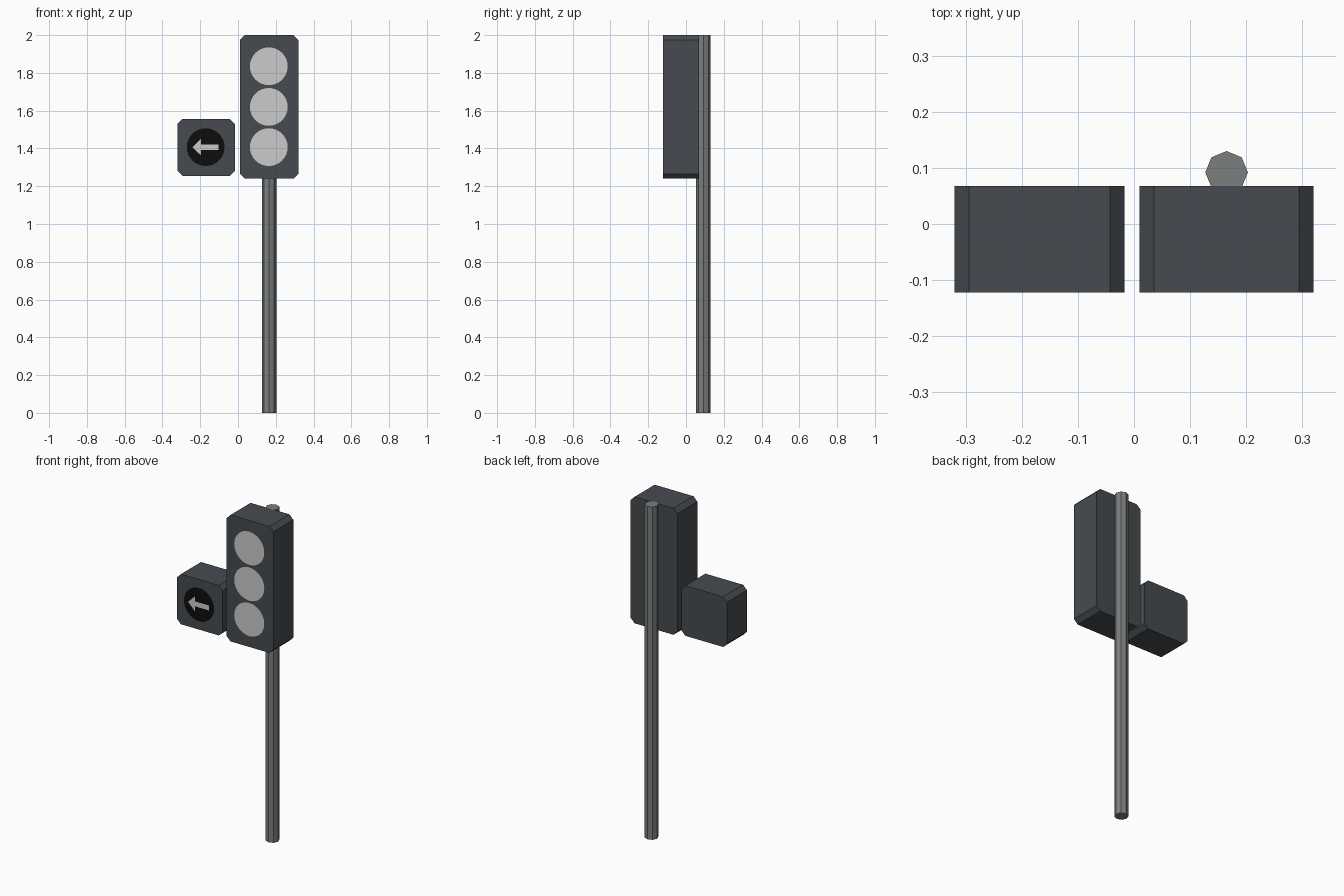
import bpy
from math import cos, sin, tau, pi

if "Cube" in bpy.data.objects:
    bpy.data.objects.remove(bpy.data.objects["Cube"])

FRONT, BACK = -0.122, 0.068


def material(name, r, g, b):
    m = bpy.data.materials.new(name)
    m.diffuse_color = (r, g, b, 1)
    m.use_nodes = True
    m.node_tree.nodes["Principled BSDF"].inputs["Base Color"].default_value = m.diffuse_color
    return m


SLATE = material("slate", 0.062, 0.07, 0.08)
STEEL = material("steel", 0.2, 0.21, 0.21)
BLACK = material("black", 0.004, 0.004, 0.004)


def add(name, verts, faces, mat=None):
    mesh = bpy.data.meshes.new(name)
    mesh.from_pydata(verts, [], faces)
    if mat:
        mesh.materials.append(mat)
    ob = bpy.data.objects.new(name, mesh)
    bpy.context.collection.objects.link(ob)
    return ob


def flat(name, pts, y, mat=None):
    """Counter-clockwise (x, z) outline as one face looking towards -y."""
    return add(name, [(x, y, z) for x, z in pts], [range(len(pts))], mat)


def housing(name, x0, x1, z0, z1, c=0.026):
    """Box with chamfered corners, extruded front to back."""
    pts = [(x0 + c, z0), (x1 - c, z0), (x1, z0 + c), (x1, z1 - c),
           (x1 - c, z1), (x0 + c, z1), (x0, z1 - c), (x0, z0 + c)]
    n = len(pts)
    verts = [(x, y, z) for y in (FRONT, BACK) for x, z in pts]
    faces = [list(range(n)), list(range(2 * n - 1, n - 1, -1))]
    faces += [[i, i + n, (i + 1) % n + n, (i + 1) % n] for i in range(n)]
    return add(name, verts, faces, SLATE)


def lens(name, cx, cz, mat=None, r=0.1, n=32):
    pts = [(cx + r * cos(tau * i / n), cz + r * sin(tau * i / n)) for i in range(n)]
    return flat(name, pts, -0.126, mat)


def arrow(name, cx, cz, angle, y):
    """Arrow pointing along +x, turned by angle about its centre."""
    shape = [(-0.069, -0.015), (0.024, -0.015), (0.024, -0.045), (0.07, 0),
             (0.024, 0.045), (0.024, 0.015), (-0.069, 0.015)]
    c, s = cos(angle), sin(angle)
    return flat(name, [(cx + u * c - v * s, cz + u * s + v * c) for u, v in shape], y)


# Housings
housing("main_housing", 0.01, 0.32, 1.24, 2.0)
housing("side_housing", -0.32, -0.017, 1.255, 1.556)

# Lenses
for i, z in enumerate((1.835, 1.62, 1.407)):
    lens(f"main_lens_{i + 1}", 0.163, z)
lens("side_lens", -0.171, 1.407, BLACK)

# Arrow signs
arrow("up_arrow", 0.163, 1.407, pi / 2, -0.13)
arrow("right_arrow", 0.163, 1.407, 0, -0.1298)
arrow("left_arrow", -0.171, 1.407, pi, -0.13)

# Octagonal pole
bpy.ops.mesh.primitive_cylinder_add(vertices=8, radius=0.038, depth=2,
                                    location=(0.165, 0.092, 1))
pole = bpy.context.object
pole.name = "pole"
pole.data.materials.append(STEEL)
